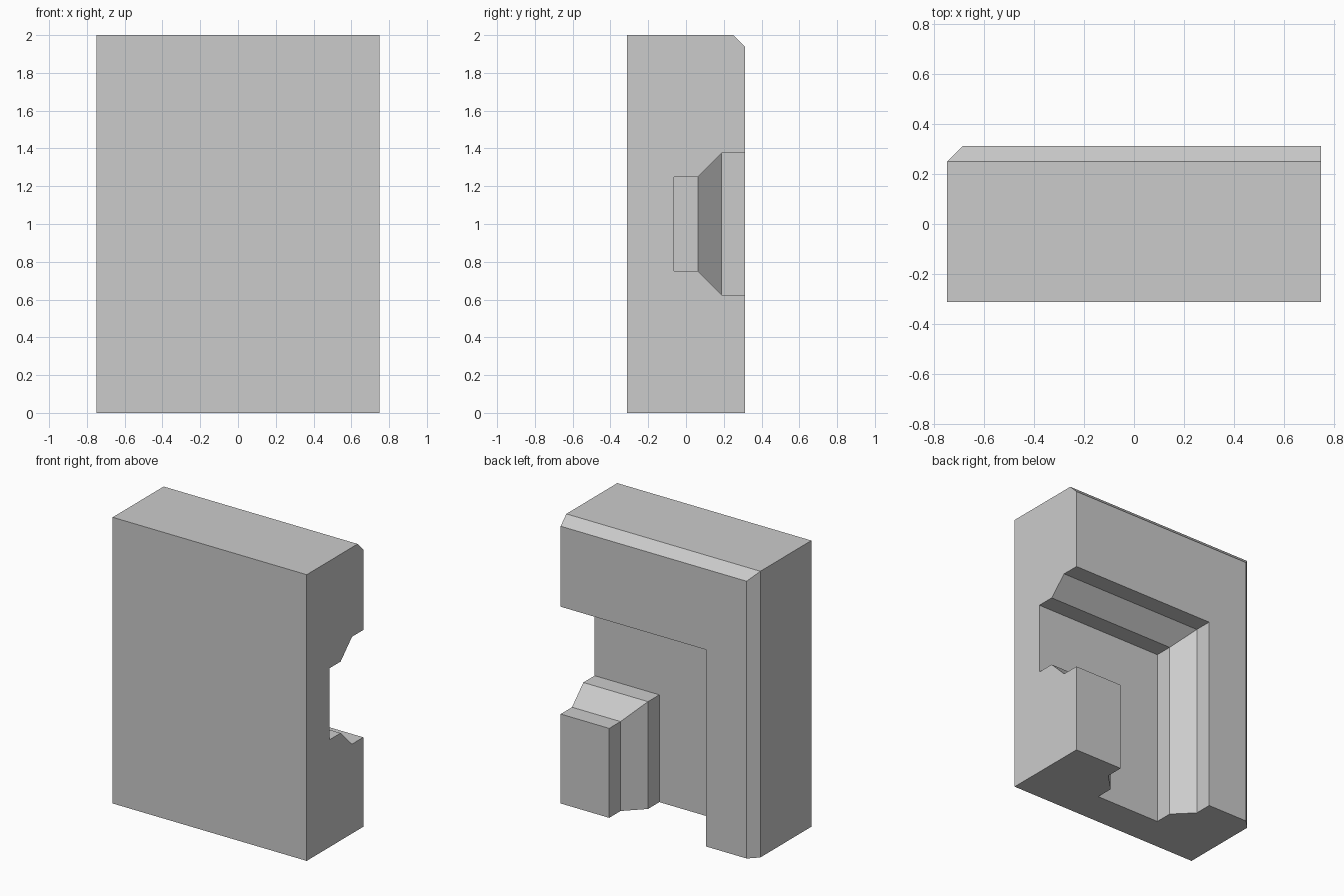
import bpy, bmesh

if "Cube" in bpy.data.objects:
    bpy.data.objects.remove(bpy.data.objects["Cube"])


def loft(name, levels):
    """Solid through matching (x, z) outlines stacked along y."""
    bm = bmesh.new()
    rings = [[bm.verts.new((x, y, z)) for x, z in outline] for y, outline in levels]
    n = len(rings[0])
    for a, b in zip(rings, rings[1:]):
        for i in range(n):
            j = (i + 1) % n
            bm.faces.new((a[i], a[j], b[j], b[i]))
    bm.faces.new(rings[0])
    bm.faces.new(rings[-1])
    bmesh.ops.recalc_face_normals(bm, faces=bm.faces[:])
    mesh = bpy.data.meshes.new(name)
    bm.to_mesh(mesh)
    bm.free()
    obj = bpy.data.objects.new(name, mesh)
    bpy.context.collection.objects.link(obj)
    return obj


def rectangle(left, top):
    return [(left, 0), (0.75, 0), (0.75, top), (left, top)]


def elbow(w):
    """L-shaped channel of half-width w, from the bottom up and out to the right."""
    return [(-w, -0.5), (w, -0.5), (w, 1 - w), (1.25, 1 - w), (1.25, 1 + w), (-w, 1 + w)]


# Slab, with its back edges chamfered at the top and left
block = loft("corner_block", [
    (-0.3125, rectangle(-0.75, 2)),
    (0.25, rectangle(-0.75, 2)),
    (0.3125, rectangle(-0.6875, 1.9375)),
])

# Stepped channel that turns a mitred corner, leaving a post at the lower right
channel = loft("channel_cutter", [
    (-0.0625, elbow(0.25)),
    (0.0625, elbow(0.25)),
    (0.1875, elbow(0.375)),
    (0.5, elbow(0.375)),
])
channel.hide_render = True

cut = block.modifiers.new("channel", 'BOOLEAN')
cut.operation = 'DIFFERENCE'
cut.solver = 'EXACT'
cut.object = channel
bpy.context.view_layer.objects.active = block
bpy.ops.object.modifier_apply(modifier=cut.name)
bpy.data.objects.remove(channel)
